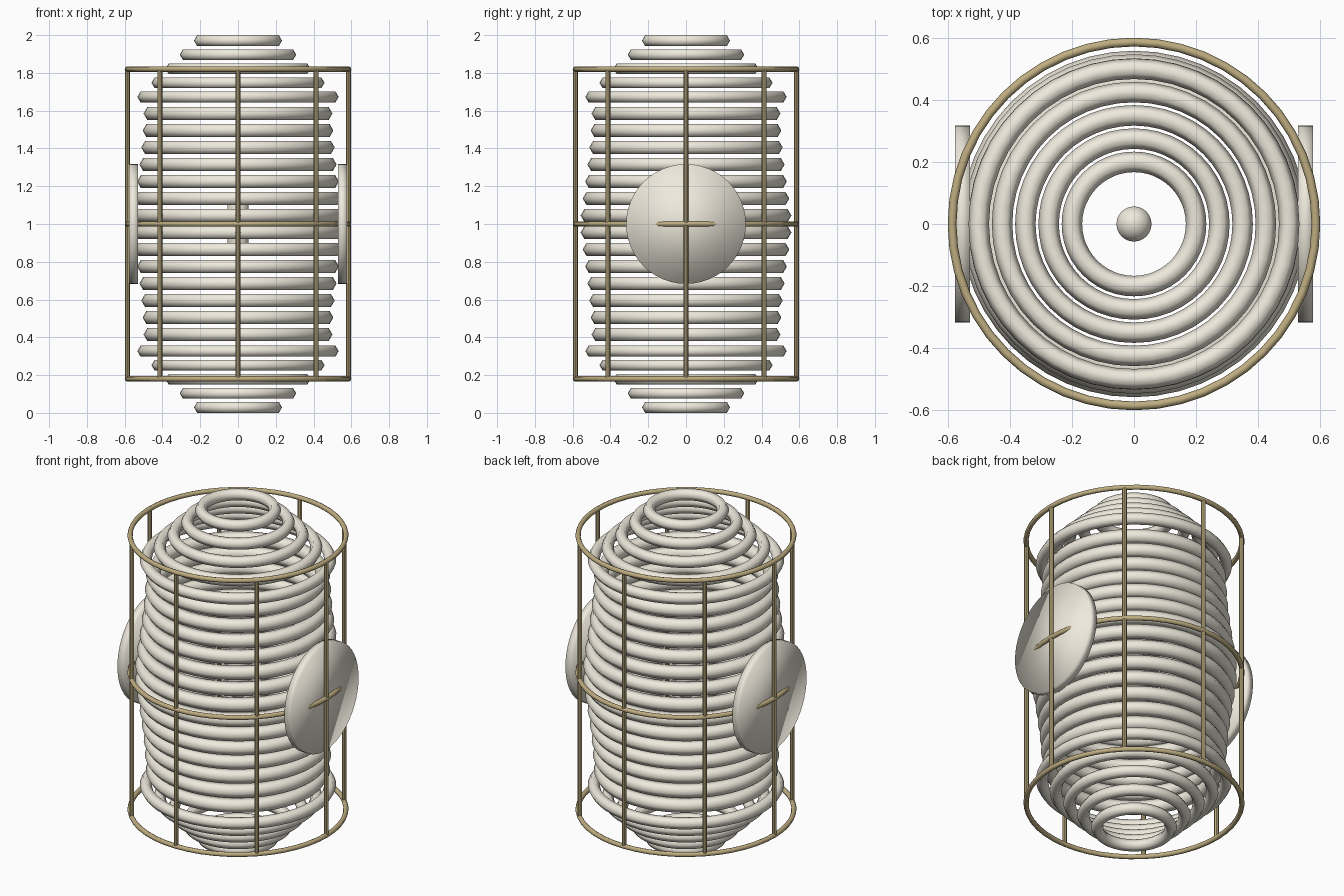
import bpy
from math import pi, cos, sin

if "Cube" in bpy.data.objects:
    bpy.data.objects.remove(bpy.data.objects["Cube"])


def material(name, rgb):
    m = bpy.data.materials.new(name)
    m.diffuse_color = (*rgb, 1)
    m.use_nodes = True
    m.node_tree.nodes["Principled BSDF"].inputs["Base Color"].default_value = m.diffuse_color
    return m


CREAM = material("cream", (0.86, 0.82, 0.72))
BRASS = material("brass", (0.52, 0.42, 0.22))


def finish(name, mat):
    o = bpy.context.object
    o.name = name
    o.data.materials.append(mat)
    bpy.ops.object.shade_smooth()
    return o


def ring(name, z, outer, r, mat, minor=6):
    bpy.ops.mesh.primitive_torus_add(
        location=(0, 0, z), major_radius=outer - r, minor_radius=r,
        major_segments=48, minor_segments=minor)
    return finish(name, mat)


# Tapering end coils, mirrored about mid height
for i in range(5):
    for side, s in (("top", 1), ("bottom", -1)):
        ring(f"{side}_end_coil", 1 + s * (0.971 - 0.0745 * i),
             0.233 + 0.075 * i, 0.033, CREAM)

# Bulging body coils, listed from the middle outwards
for i, outer in enumerate((0.558, 0.547, 0.534, 0.522, 0.512, 0.505, 0.50)):
    for side, s in (("upper", 1), ("lower", -1)):
        ring(f"{side}_body_coil", 1 + s * 0.09 * (i + 0.5), outer, 0.04, CREAM)

# Cage hoops
for z in (0.18, 1.0, 1.82):
    ring("cage_hoop", z, 0.60, 0.014, BRASS, 8)

# Cage uprights
for k in range(8):
    a = k * pi / 4
    bpy.ops.mesh.primitive_cylinder_add(
        vertices=8, radius=0.013, depth=1.64,
        location=(0.585 * cos(a), 0.585 * sin(a), 1))
    finish("cage_upright", BRASS)
    bpy.ops.object.shade_smooth_by_angle()

# Side discs
for side, s in (("right", 1), ("left", -1)):
    bpy.ops.mesh.primitive_cylinder_add(
        vertices=48, radius=0.317, depth=0.048,
        location=(s * 0.553, 0, 1), rotation=(0, pi / 2, 0))
    finish(f"{side}_disc", CREAM)

# Central core: a round-ended capsule, made by stretching a sphere's halves apart
bpy.ops.mesh.primitive_uv_sphere_add(segments=24, ring_count=13, radius=0.057,
                                     location=(0, 0, 1))
core = finish("core", CREAM)
for v in core.data.vertices:
    v.co.z += 0.095 if v.co.z > 0 else -0.095
